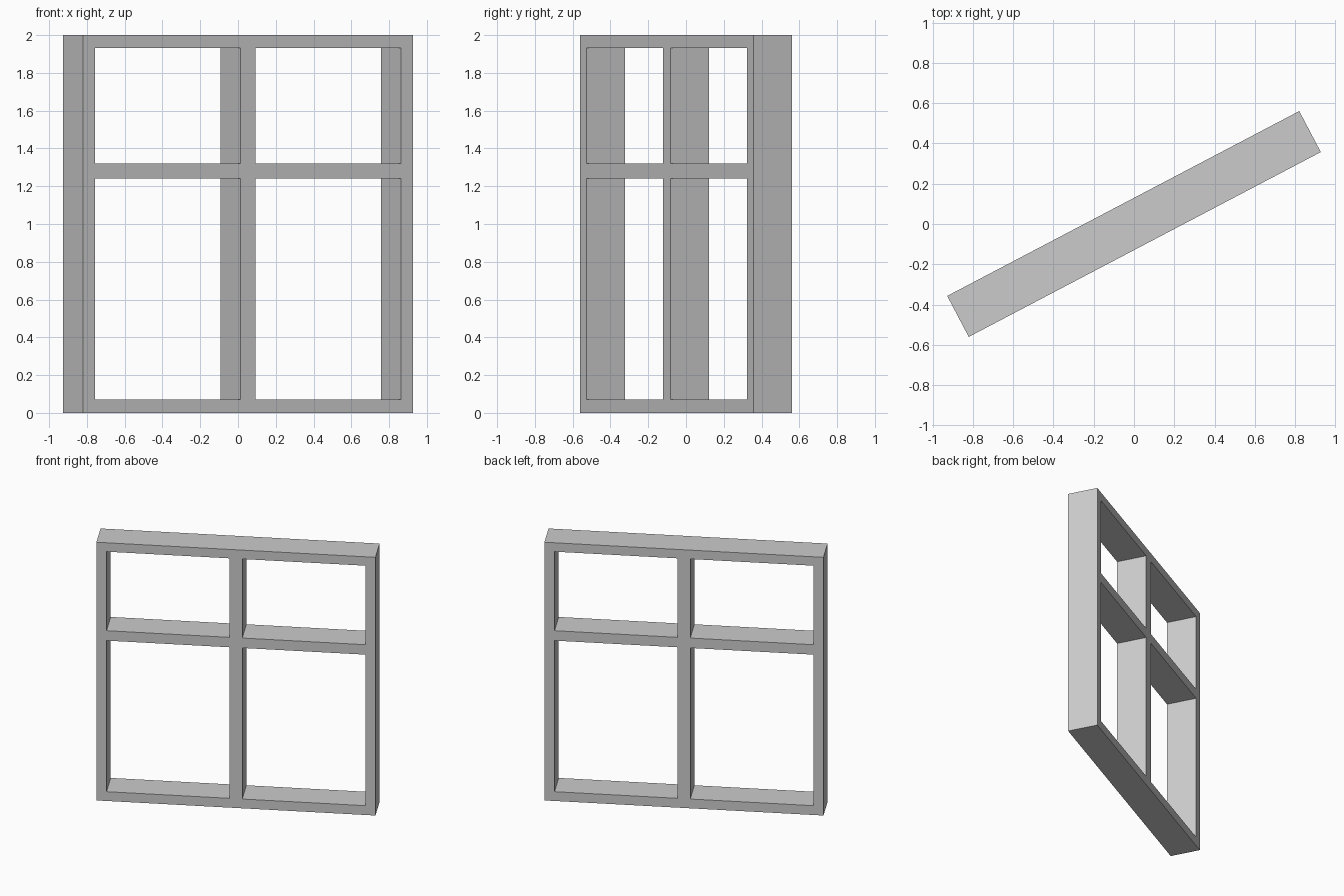
import bpy, bmesh, math
from mathutils import Matrix, Vector

if "Cube" in bpy.data.objects:
    bpy.data.objects.remove(bpy.data.objects["Cube"])

LENGTH, DEPTH, ANGLE = 1.975, 0.23, math.radians(27.7)

# Edges of the bars across and up the window; even cells are bars, odd cells openings
h = LENGTH / 2
xs = [-h, -h + 0.072, -0.045, 0.045, h - 0.072, h]
zs = [0, 0.072, 1.242, 1.319, 1.931, 2.0]

# Front face of the frame: every cell except the four openings
bm = bmesh.new()
grid = [[bm.verts.new((x, -DEPTH / 2, z)) for z in zs] for x in xs]
for i in range(5):
    for j in range(5):
        if i % 2 and j % 2:
            continue
        bm.faces.new((grid[i][j], grid[i + 1][j], grid[i + 1][j + 1], grid[i][j + 1]))

# Extrude the lattice to its full depth, keeping the front face
geom = bmesh.ops.extrude_face_region(bm, geom=bm.faces[:], use_keep_orig=True)["geom"]
moved = [g for g in geom if isinstance(g, bmesh.types.BMVert)]
bmesh.ops.translate(bm, verts=moved, vec=Vector((0, DEPTH, 0)))
bmesh.ops.recalc_face_normals(bm, faces=bm.faces[:])

# Turn the whole window about the vertical
bmesh.ops.transform(bm, matrix=Matrix.Rotation(ANGLE, 4, 'Z'), verts=bm.verts[:])

mesh = bpy.data.meshes.new("window_frame")
bm.to_mesh(mesh)
bm.free()
bpy.context.collection.objects.link(bpy.data.objects.new("window_frame", mesh))
